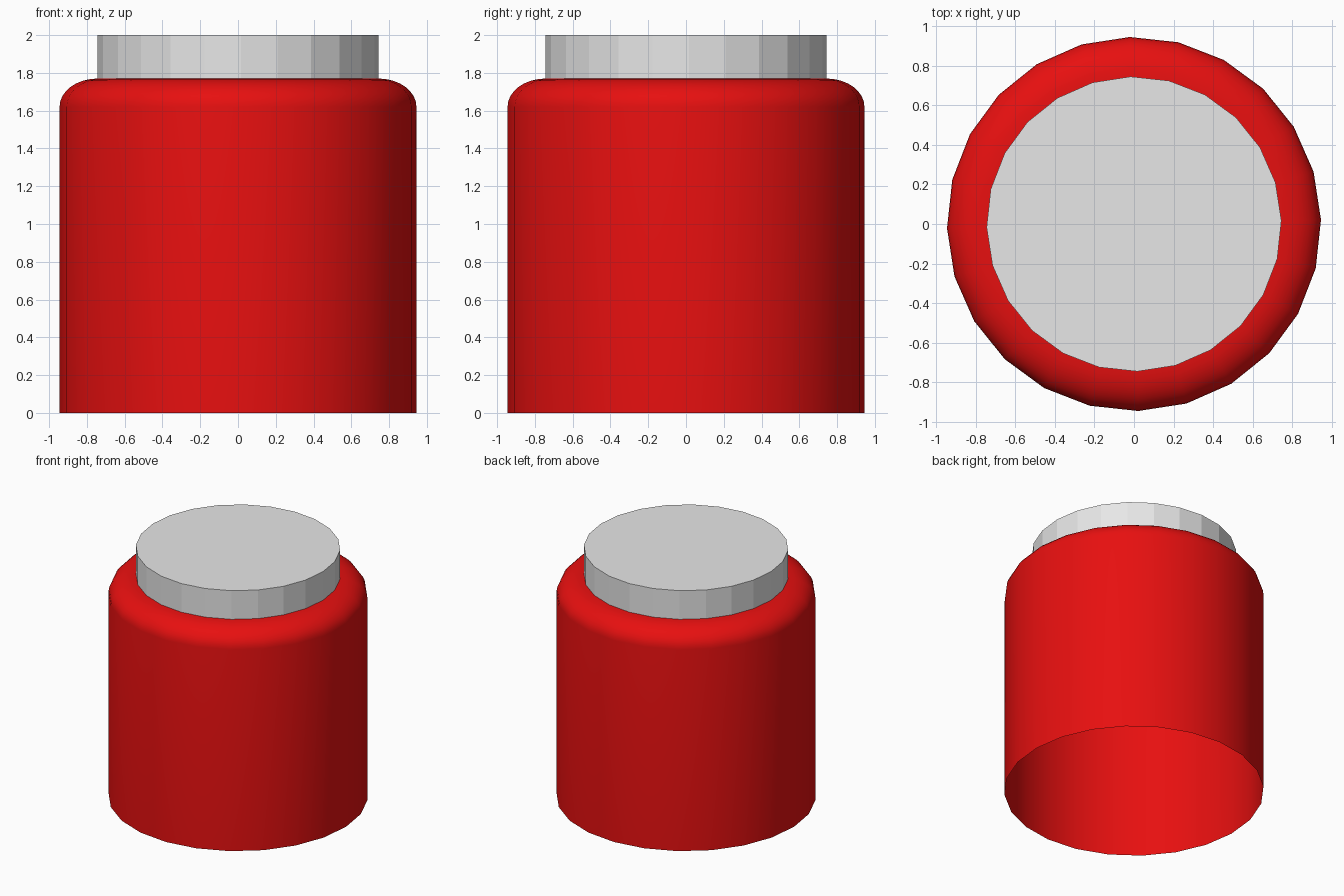
import bpy, bmesh, math

if "Cube" in bpy.data.objects:
    bpy.data.objects.remove(bpy.data.objects["Cube"])

SIDES = 24
TURN = math.radians(1.3)
R_BODY, R_CAP = 0.945, 0.745
Z_SHOULDER, Z_NECK, Z_TOP = 1.62, 1.77, 2.0


def material(name, rgb):
    m = bpy.data.materials.new(name)
    m.diffuse_color = (*rgb, 1.0)
    m.use_nodes = True
    m.node_tree.nodes["Principled BSDF"].inputs["Base Color"].default_value = m.diffuse_color
    return m


def lathe(name, profile, mat, close_top=False, smooth=False):
    """Revolve (radius, z) points, bottom to top, into an open shell."""
    bm = bmesh.new()
    rings = []
    for r, z in profile:
        angles = [TURN + 2 * math.pi * i / SIDES for i in range(SIDES)]
        rings.append([bm.verts.new((r * math.cos(a), r * math.sin(a), z)) for a in angles])
    for lo, hi in zip(rings, rings[1:]):
        for i in range(SIDES):
            j = (i + 1) % SIDES
            bm.faces.new((lo[i], lo[j], hi[j], hi[i])).smooth = smooth
    if close_top:
        bm.faces.new(rings[-1])
    mesh = bpy.data.meshes.new(name)
    bm.to_mesh(mesh)
    bm.free()
    mesh.materials.append(mat)
    obj = bpy.data.objects.new(name, mesh)
    bpy.context.collection.objects.link(obj)
    return obj


red = material("red", (0.8, 0.005, 0.005))
grey = material("light_grey", (0.8, 0.8, 0.8))

# Body: open-bottomed wall with a rounded elliptical shoulder
STEPS = 8
body_profile = [(R_BODY, 0.0)]
for k in range(STEPS + 1):
    t = math.pi / 2 * k / STEPS
    body_profile.append((R_CAP + (R_BODY - R_CAP) * math.cos(t),
                         Z_SHOULDER + (Z_NECK - Z_SHOULDER) * math.sin(t)))
lathe("body", body_profile, red, smooth=True)

# Cap: flat-sided lid rising from the shoulder
lathe("cap", [(R_CAP, Z_NECK), (R_CAP, Z_TOP)], grey, close_top=True)
